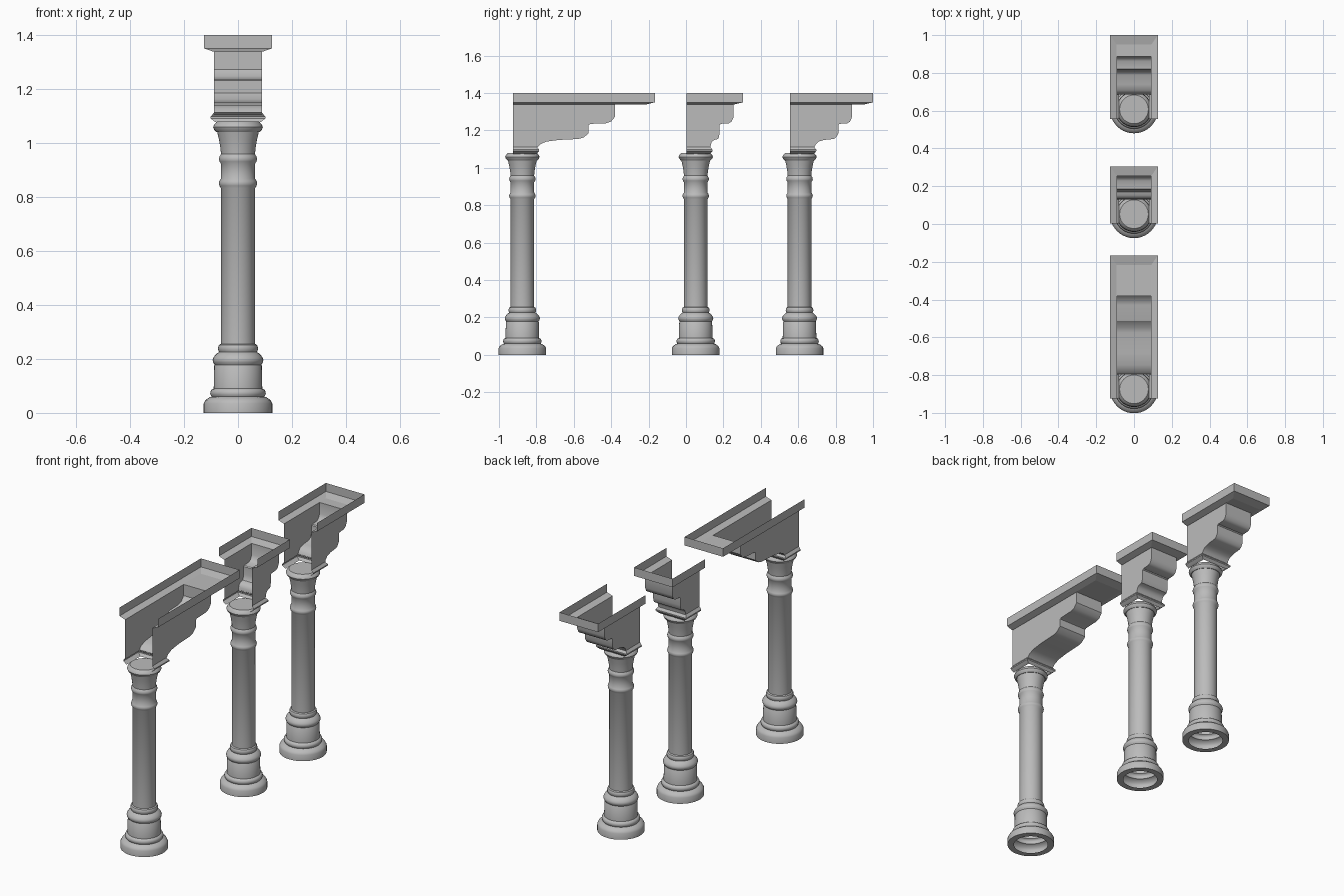
import bpy, math
from math import radians

if "Cube" in bpy.data.objects:
    bpy.data.objects.remove(bpy.data.objects["Cube"])

stone = bpy.data.materials.new("grey stone")
stone.use_nodes = True
GREY = (0.5, 0.5, 0.5, 1)
stone.diffuse_color = GREY
stone.node_tree.nodes["Principled BSDF"].inputs["Base Color"].default_value = GREY

SIDES = 40
HALF = 0.089      # bracket half width
SOFFIT = 1.338    # top of bracket body


def make(name, verts, faces, smooth=True):
    mesh = bpy.data.meshes.new(name)
    mesh.from_pydata(verts, [], faces)
    mesh.materials.append(stone)
    obj = bpy.data.objects.new(name, mesh)
    bpy.context.collection.objects.link(obj)
    if smooth:
        bpy.ops.object.select_all(action="DESELECT")
        obj.select_set(True)
        bpy.context.view_layer.objects.active = obj
        bpy.ops.object.shade_smooth_by_angle(angle=radians(35))
    return obj


def ring_bulge(r, out, z0, z1, n=4):
    """Half-round moulding as profile points."""
    return [(r + out * math.sin(math.pi * i / n), z0 + (z1 - z0) * i / n)
            for i in range(n + 1)]


def lathe(name, profile, y):
    verts = [(r * math.cos(a), y + r * math.sin(a), z) for r, z in profile
             for a in (math.tau * i / SIDES for i in range(SIDES))]
    faces = []
    for j in range(len(profile) - 1):
        for i in range(SIDES):
            a, b = j * SIDES + i, j * SIDES + (i + 1) % SIDES
            faces.append((a, b, b + SIDES, a + SIDES))
    faces.append(range((len(profile) - 1) * SIDES, len(profile) * SIDES))
    make(name, verts, faces)


def three_sided(name, front, rings):
    """Moulding round the two sides and the back, open at the front."""
    verts, faces = [], []
    for w, back, z in rings:
        verts += [(-w, front, z), (-w, back, z), (w, back, z), (w, front, z)]
    for j in range(len(rings) - 1):
        for i in range(3):
            a = 4 * j + i
            faces.append((a + 1, a, a + 4, a + 5))
    make(name, verts, faces, False)


def bracket(name, front, base, mid, tip):
    """Hollow corbel: two side walls and a stepped curved underside."""
    s, t = mid - base, tip - mid
    edge = [(base, 1.105), (base + .06 * s, 1.125), (base + .18 * s, 1.14),
            (base + .42 * s, 1.149), (base + .8 * s, 1.154), (mid - .1 * s, 1.162),
            (mid, 1.185), (mid, 1.23), (mid + .08 * t, 1.235), (mid + .65 * t, 1.238),
            (mid + .85 * t, 1.247), (tip, 1.272), (tip, SOFFIT)]
    outline = edge + [(front, SOFFIT), (front, 1.105)]
    n = len(outline)
    verts = [(x, y, z) for x in (HALF, -HALF) for y, z in outline]
    faces = [range(n), range(2 * n - 1, n - 1, -1)]
    faces += [(i, i + n, i + n + 1, i + 1) for i in range(len(edge) - 1)]
    make(name, verts, faces)


# Column silhouette: base, shaft with two rings, flared capital
column = [(.092, 0), (.127, 0), (.127, .035), (.121, .047), (.105, .058)]
column += ring_bulge(.098, .005, .06, .086)
column += [(.09, .09), (.088, .175)]
column += ring_bulge(.086, .008, .178, .212)
column += [(.076, .222)] + ring_bulge(.07, .004, .225, .252) + [(.063, .256)]
column += ring_bulge(.063, .008, .832, .868) + ring_bulge(.063, .008, .922, .958)
column += [(.065, .98), (.07, 1.01), (.077, 1.04)]
column += ring_bulge(.08, .012, 1.04, 1.076) + [(.076, 1.08)]

# Name, column centre, then underside step, tip and slab back
for label, y, mid, tip, back in (("front", -.875, -.52, -.38, -.166),
                                 ("middle", .052, .18, .255, .305),
                                 ("rear", .607, .815, .888, 1.0)):
    front, base = y - .05, y + .078
    lathe(label + "_column", column, y)
    three_sided(label + "_neck", front, [
        (.08, y + .078, 1.075), (.088, y + .082, 1.08), (.101, y + .09, 1.09),
        (.101, y + .09, 1.097), (HALF, y + .078, 1.112)])
    bracket(label + "_bracket", front, base, mid, tip)
    three_sided(label + "_slab", front, [
        (HALF, tip, SOFFIT), (.092, back - .05, SOFFIT),
        (.126, back, 1.35), (.126, back, 1.4)])
